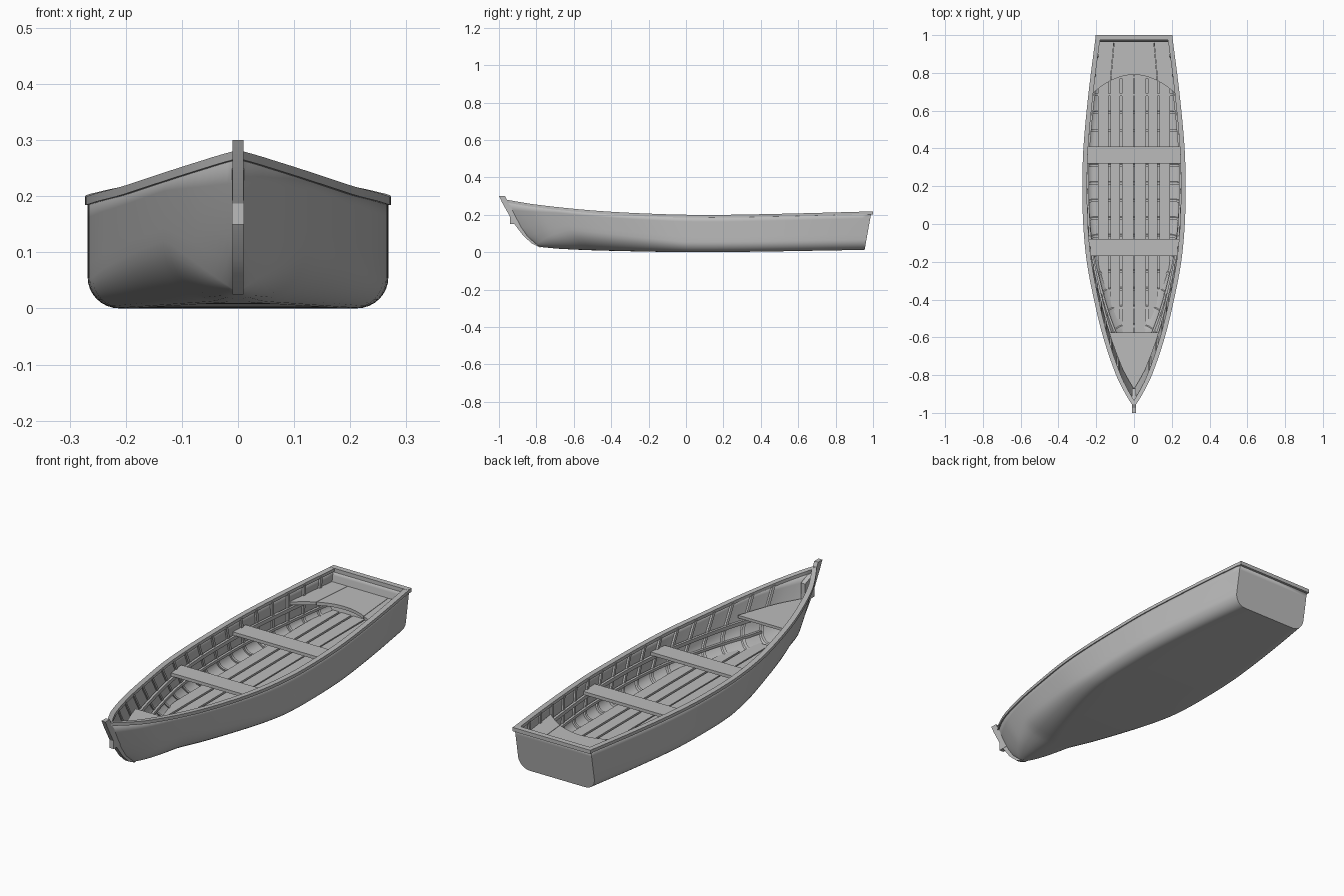
import bpy, bmesh, math

cube = bpy.data.objects.get("Cube")
if cube:
    bpy.data.objects.remove(cube, do_unlink=True)

grey = bpy.data.materials.new("weathered_grey")
grey.use_nodes = True
COLOUR = (0.5, 0.5, 0.5, 1)
grey.diffuse_color = COLOUR
grey.node_tree.nodes["Principled BSDF"].inputs["Base Color"].default_value = COLOUR

# Hull lines: half breadth and sheer height along y, keel height along t
BREADTH = [(-.965, 0), (-.9, .04), (-.8, .09), (-.6, .158), (-.4, .207), (-.2, .245),
           (0, .264), (.2, .268), (.4, .263), (.7, .235), (1, .197)]
SHEER = [(-.965, .272), (-.8, .245), (-.5, .214), (-.2, .197), (.1, .19), (.5, .196), (1, .209)]
KEEL = [(0, .028), (.06, .018), (.2, .008), (.5, 0), (1, .012)]


def curve(pts, x):
    """Smooth interpolation through a few points."""
    x = min(max(x, pts[0][0]), pts[-1][0])
    i = next(k for k in range(len(pts) - 1) if x <= pts[k + 1][0])

    def slope(k):
        a, b = pts[max(k - 1, 0)], pts[min(k + 1, len(pts) - 1)]
        return (b[1] - a[1]) / (b[0] - a[0])
    (x0, y0), (x1, y1) = pts[i], pts[i + 1]
    h = x1 - x0
    s = (x - x0) / h
    return ((1 + 2 * s) * (1 - s) ** 2 * y0 + s * (1 - s) ** 2 * h * slope(i)
            + s * s * (3 - 2 * s) * y1 + s * s * (s - 1) * h * slope(i + 1))


def top_y(t):
    return -.965 + 1.955 * t


def station(t):
    """Half breadth, sheer height, keel height and bilge radius."""
    w = max(curve(BREADTH, top_y(t)), 0)
    r = min(.055 + .08 * max(0, 1 - 2.2 * t), .85 * w)
    return w, curve(SHEER, top_y(t)), curve(KEEL, t), r


def y_at(t, z):
    w, sheer, keel, r = station(t)
    v = min(max((z - keel) / (sheer - keel), 0), 1)
    low = -.78 + 1.735 * t
    return low + (top_y(t) - low) * v ** (.55 + .45 * min(1, 3 * t))


def half_at(y, z):
    """Half breadth of the hull at a given y and z."""
    lo, hi = 0, 1
    for _ in range(30):
        mid = (lo + hi) / 2
        lo, hi = (mid, hi) if y_at(mid, z) < y else (lo, mid)
    w, sheer, keel, r = station(lo)
    h = z - keel
    if h >= r:
        return w
    return w - r + math.sqrt(max(0, r * r - (r - h) ** 2))


def section(t, d=0):
    """Half cross-section from keel to sheer, moved inward by d."""
    w, sheer, keel, r = station(t)
    w, keel, r = max(w - d, 0), keel + d, max(r - d, 0)
    r = min(r, w)
    pts = [(k / 3 * (w - r), keel) for k in range(3)]
    for k in range(9):
        a = k / 8 * math.pi / 2
        pts.append((w - r + r * math.sin(a), keel + r - r * math.cos(a)))
    base = keel + r
    pts += [(w, base + (sheer - base) * k / 5) for k in range(1, 6)]
    return [(x, y_at(t, z), z) for x, z in pts]


def finish(name, bm, mirror=False, smooth=True):
    mesh = bpy.data.meshes.new(name)
    bm.to_mesh(mesh)
    bm.free()
    mesh.materials.append(grey)
    if smooth:
        mesh.shade_smooth()
        mesh.set_sharp_from_angle(angle=math.radians(32))
    obj = bpy.data.objects.new(name, mesh)
    bpy.context.collection.objects.link(obj)
    if mirror:
        obj.modifiers.new("mirror", 'MIRROR')
    return obj


def loft(name, rings, mirror=False):
    """Skin closed rings into a solid with capped ends."""
    bm = bmesh.new()
    loops = [[bm.verts.new(p) for p in ring] for ring in rings]
    for a, b in zip(loops, loops[1:]):
        for k in range(len(a)):
            j = (k + 1) % len(a)
            bm.faces.new((a[k], a[j], b[j], b[k]))
    bm.faces.new(loops[0])
    bm.faces.new(loops[-1])
    bmesh.ops.recalc_face_normals(bm, faces=bm.faces)
    return finish(name, bm, mirror)


def box_ring(x0, x1, y, z0, z1):
    return [(x0, y, z0), (x1, y, z0), (x1, y, z1), (x0, y, z1)]


def plank(name, x0, x1, y0, y1, z0, z1, steps=40, margin=.016):
    """Fore-and-aft plank trimmed to the hull; x0 None spans the full beam."""
    rings = []
    for k in range(steps + 1):
        y = y0 + (y1 - y0) * k / steps
        lim = min(x1, half_at(y, z0) - margin)
        if x0 is None:
            lim = max(lim, .003)
            rings.append(box_ring(-lim, lim, y, z0, z1))
        elif lim > x0 + .003:
            rings.append(box_ring(x0, lim, y, z0, z1))
    loft(name, rings, mirror=x0 is not None)


# Hull shell with transom
bm = bmesh.new()
N = 56
rows = []
for i in range(N + 1):
    half = section((i / N) ** 1.25)
    full = [(-x, y, z) for x, y, z in half[:0:-1]] + half
    rows.append([bm.verts.new(p) for p in full])
for a, b in zip(rows, rows[1:]):
    for k in range(len(a) - 1):
        bm.faces.new((a[k], a[k + 1], b[k + 1], b[k]))
bm.faces.new(rows[-1])
bmesh.ops.remove_doubles(bm, verts=bm.verts, dist=.0004)
bmesh.ops.recalc_face_normals(bm, faces=bm.faces)
lowest = min(bm.faces, key=lambda f: f.calc_center_median().z)
if lowest.normal.z > 0:
    bmesh.ops.reverse_faces(bm, faces=bm.faces)
hull = finish("hull", bm)
shell = hull.modifiers.new("planking", 'SOLIDIFY')
shell.thickness = .013
shell.offset = -1

# Gunwale rails and transom cap
rings = []
for i in range(61):
    t = i / 60
    w, sheer, keel, r = station(t)
    rings.append(box_ring(max(w - .02, 0), w + .005, top_y(t), sheer - .006, sheer + .009))
loft("gunwale", rings, mirror=True)
loft("transom_cap", [box_ring(-.203, .203, y, .2, .218) for y in (.974, 1)])

# Raked stem post and the knee behind it
OUTER = [(-1, .3), (-.983, .265), (-.925, .16), (-.87, .088), (-.825, .047), (-.78, .025)]
INNER = [(-.968, .3), (-.95, .265), (-.895, .165), (-.845, .1), (-.8, .062), (-.76, .034)]
loft("stem_post", [[(-.01, *o), (.01, *o), (.01, *i), (-.01, *i)] for o, i in zip(OUTER, INNER)])
loft("stem_knee", [box_ring(-.011, .011, y, .15, top) for y, top in ((-.94, .262), (-.87, .235))])

# Ribs following the inside of the hull
RIBS = 17
for n in range(RIBS):
    t = .1 + .85 * n / (RIBS - 1)
    walls = [section(t + dt, d) for dt, d in
             ((-.0035, .009), (.0035, .009), (.0035, .022), (-.0035, .022))]
    loft(f"rib_{n + 1}", list(zip(*walls)), mirror=True)

# Seat risers and bilge stringers
for name, z0, z1, start in (("seat_riser", .118, .135, -.78), ("bilge_stringer", .062, .074, -.66)):
    rings = []
    for k in range(51):
        y = start + (.95 - start) * k / 50
        x = half_at(y, (z0 + z1) / 2)
        rings.append(box_ring(max(x - .03, .004), max(x - .018, .008), y, z0, z1))
    loft(name, rings, mirror=True)

# Floorboards
for n, (x0, x1) in enumerate(((.003, .063), (.073, .125), (.135, .19))):
    plank(f"floorboard_{n + 1}", x0, x1, -.62, .945, .028, .037)

# Thwarts and bow seat
for name, y0 in (("front_thwart", -.17), ("middle_thwart", .32)):
    plank(name, None, 1, y0, y0 + .09, .135, .15, steps=4)
plank("bow_seat", None, 1, -.87, -.575, .15, .163, steps=12, margin=.022)

# Stern seat: three planks with a curved front edge
front_lim, back_lim = half_at(.69, .15) - .016, half_at(.96, .15) - .014
for name, u0, u1 in (("right", -1, -.57), ("middle", -.56, .56), ("left", .57, 1)):
    rings = []
    for k in range(13):
        u = u0 + (u1 - u0) * k / 12
        front, back = (u * front_lim, .79 - .1 * u * u), (u * back_lim, .966)
        rings.append([(*front, .142), (*back, .142), (*back, .157), (*front, .157)])
    loft(f"stern_seat_{name}", rings)
